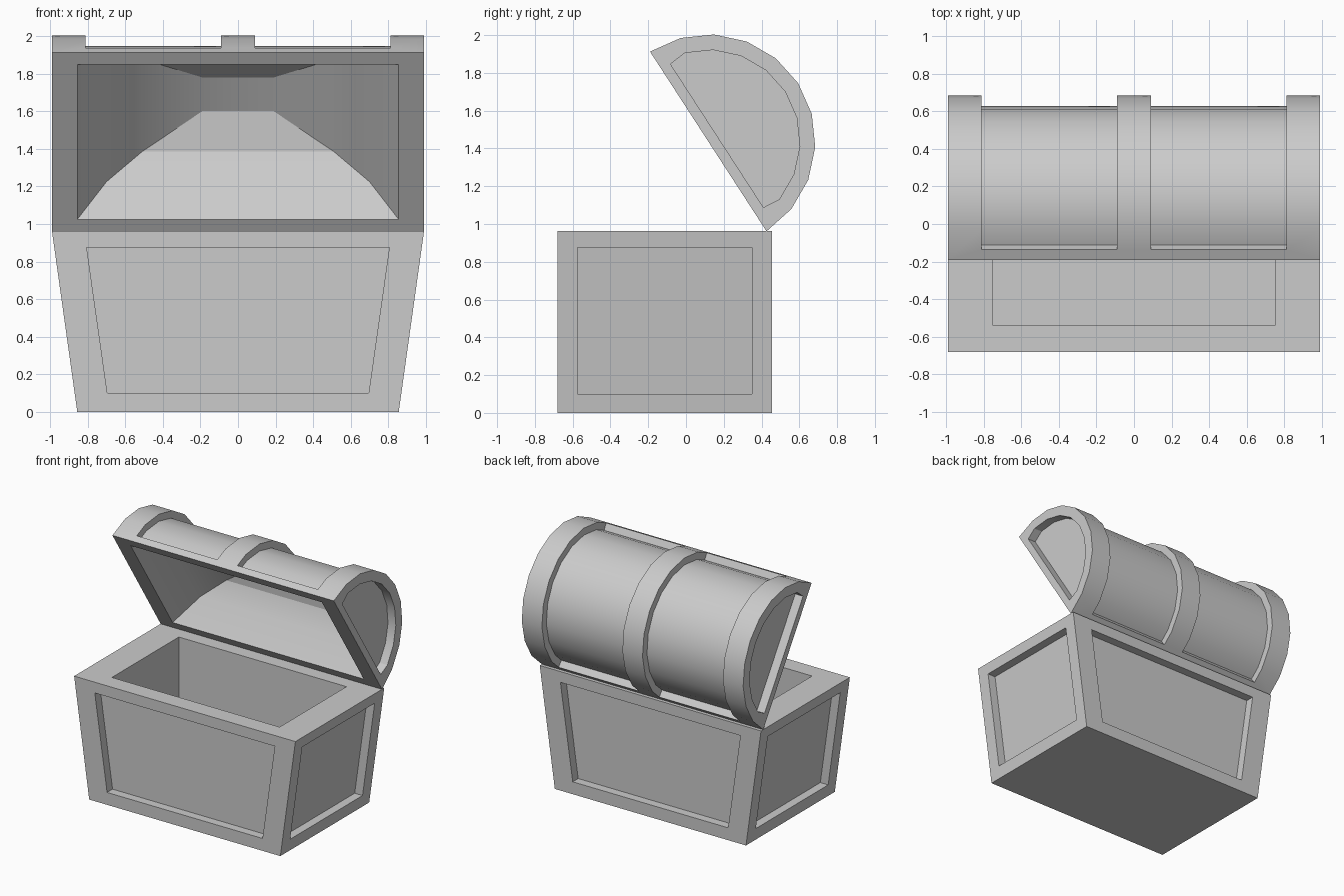
import bpy, bmesh
from math import sin, cos, radians

if "Cube" in bpy.data.objects:
    bpy.data.objects.remove(bpy.data.objects["Cube"])


def loft(name, rings):
    """Closed solid through a list of equal-length point rings."""
    bm = bmesh.new()
    vs = [[bm.verts.new(p) for p in ring] for ring in rings]
    n = len(rings[0])
    for a, b in zip(vs, vs[1:]):
        for i in range(n):
            j = (i + 1) % n
            bm.faces.new((a[i], a[j], b[j], b[i]))
    bm.faces.new(vs[0])
    bm.faces.new(vs[-1])
    bmesh.ops.recalc_face_normals(bm, faces=bm.faces)
    me = bpy.data.meshes.new(name)
    bm.to_mesh(me)
    bm.free()
    ob = bpy.data.objects.new(name, me)
    bpy.context.collection.objects.link(ob)
    return ob


def cut(target, cutter):
    """Subtract the cutter from the target, then delete it."""
    cutter.hide_render = True
    bpy.context.view_layer.objects.active = target
    m = target.modifiers.new("cut", 'BOOLEAN')
    m.operation, m.solver, m.object = 'DIFFERENCE', 'EXACT', cutter
    bpy.ops.object.modifier_apply(modifier=m.name)
    bpy.data.objects.remove(cutter)


def rect(hx, y0, y1, z):
    return [(-hx, y0, z), (hx, y0, z), (hx, y1, z), (-hx, y1, z)]


DEPTH = 0.07           # depth of recessed panels
Y0, Y1, H = -0.68, 0.455, 0.962


def side_x(z):         # flared half width of the box
    return 0.855 + 0.14 * z


# Box body with a straight-walled cavity
box = loft("chest_box", [rect(side_x(0), Y0, Y1, 0), rect(side_x(H), Y0, Y1, H)])
cut(box, loft("cavity", [rect(0.75, -0.54, 0.315, 0.14), rect(0.75, -0.54, 0.315, 1.2)]))

# Front and back panels
trap = [(-0.695, 0.10), (0.695, 0.10), (0.805, 0.875), (-0.805, 0.875)]
for ya, yb in ((Y0 - 0.1, Y0 + DEPTH), (Y1 - DEPTH, Y1 + 0.1)):
    cut(box, loft("panel", [[(x, y, z) for x, z in trap] for y in (ya, yb)]))

# Side panels following the flare
quad = [(-0.575, 0.10), (0.35, 0.10), (0.35, 0.875), (-0.575, 0.875)]
for s in (-1, 1):
    cut(box, loft("panel", [[(s * (side_x(z) + d), y, z) for y, z in quad]
                            for d in (-DEPTH, 0.1)]))

# Lid: s runs along the opening towards the front, h away from the opening
R, CY, CZ = 0.567, 0.118, 1.437


def lid_pt(x, s, h):
    return (x, CY - 0.544 * s + 0.839 * h, CZ + 0.839 * s + 0.544 * h)


def arc(r, angles):
    return [(r * cos(radians(a)), r * sin(radians(a))) for a in angles]


def prism(name, profile, x0, x1):
    return loft(name, [[lid_pt(x, s, h) for s, h in profile] for x in (x0, x1)])


lid = prism("arched_lid", arc(R, range(0, 181, 18)), -0.99, 0.99)

# Hollow inside of the lid, stepping inwards towards the crest
steps = [(0.492, 0.855, -0.05), (0.492, 0.855, 0), (0.396, 0.70, 0.22),
         (0.2935, 0.51, 0.357), (0.107, 0.19, 0.465)]
cut(lid, loft("hollow", [[lid_pt(-x, -s, h), lid_pt(x, -s, h), lid_pt(x, s, h), lid_pt(-x, s, h)]
                         for s, x, h in steps]))

# Sunken barrel panels between the three bands
ri = 0.51
re = ri * cos(radians(9)) / cos(radians(3))
mid = arc(ri, range(18, 163, 18))
inner = arc(re, [6]) + mid + arc(re, [174])
outer = arc(0.75, [6, *range(18, 163, 18), 174])
for x0, x1 in ((-0.81, -0.09), (0.09, 0.81)):
    cut(lid, prism("barrel_cut", inner + outer[::-1], x0, x1))

# Recessed half-round ends
end = [(0.452, 0.055)] + arc(0.485, range(18, 163, 18)) + [(-0.452, 0.055)]
for x0, x1 in ((-1.1, -0.99 + DEPTH), (0.99 - DEPTH, 1.1)):
    cut(lid, prism("end_cut", end, x0, x1))

# Smooth the arch, keep the edges crisp
bpy.ops.object.select_all(action='DESELECT')
lid.select_set(True)
bpy.context.view_layer.objects.active = lid
bpy.ops.object.shade_smooth_by_angle(angle=radians(20))
